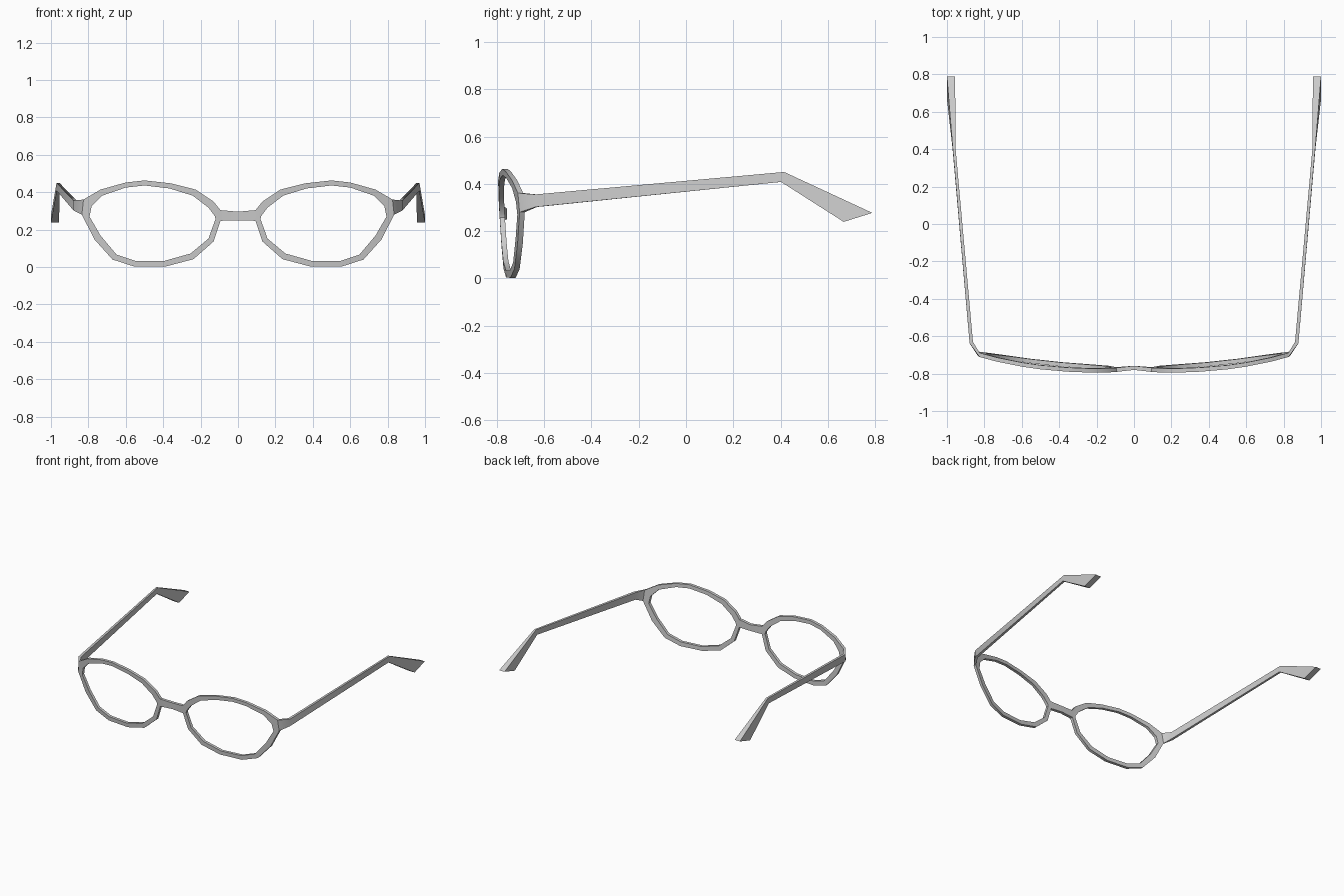
import bpy, bmesh, math

if "Cube" in bpy.data.objects:
    bpy.data.objects.remove(bpy.data.objects["Cube"])

# rim profile for one lens: outer x, outer z, inner x, inner z
RIM = [
    (.826, .361, .783, .324), (.735, .414, .725, .382), (.600, .452, .600, .425),
    (.500, .463, .500, .436), (.356, .447, .366, .420), (.227, .414, .243, .382),
    (.131, .350, .158, .318), (.094, .304, .124, .272), (.094, .247, .120, .257),
    (.131, .136, .158, .152), (.238, .042, .254, .072), (.382, .004, .393, .033),
    (.553, .002, .548, .033), (.671, .040, .650, .067), (.767, .147, .735, .168),
    (.835, .280, .794, .270),
]
BRIDGE = 7        # outer edge 7-8 opens into the bridge
HINGE = 15        # outer edge 15-0 opens into the end piece
THICK = .022


def front_y(x, z):
    """Face curve and slight tilt of the frame front."""
    return -.788 + .135 * x ** 2.5 - .06 * (z - .25)


def mirrored(name, bm):
    bmesh.ops.recalc_face_normals(bm, faces=bm.faces)
    me = bpy.data.meshes.new(name)
    bm.to_mesh(me)
    bm.free()
    ob = bpy.data.objects.new(name, me)
    bpy.context.collection.objects.link(ob)
    bpy.ops.object.select_all(action='DESELECT')
    ob.select_set(True)
    bpy.context.view_layer.objects.active = ob
    bpy.ops.object.shade_smooth_by_angle(angle=math.radians(33))
    mod = ob.modifiers.new("mirror", 'MIRROR')
    mod.use_clip = True
    return ob


def skin(bm, a, b):
    """Join two four-cornered sections."""
    for i in range(4):
        j = (i + 1) % 4
        bm.faces.new((a[i], a[j], b[j], b[i]))


# rims and bridge
bm = bmesh.new()
rings = []
for ox, oz, ix, iz in RIM:
    yo, yi = front_y(ox, oz), front_y(ix, iz)
    rings.append([bm.verts.new(p) for p in (
        (ox, yo, oz), (ix, yi, iz), (ix, yi + THICK, iz), (ox, yo + THICK, oz))])
for k, a in enumerate(rings):
    b = rings[(k + 1) % len(rings)]
    for i in range(4):
        if i == 3 and k in (BRIDGE, HINGE):
            continue
        j = (i + 1) % 4
        bm.faces.new((a[i], a[j], b[j], b[i]))
up, low = rings[BRIDGE], rings[BRIDGE + 1]
middle = [bm.verts.new(p) for p in (
    (0, -.780, .296), (0, -.758, .296), (0, -.758, .250), (0, -.780, .250))]
skin(bm, (up[0], up[3], low[3], low[0]), middle)
mirrored("rims_and_bridge", bm)

# temples: end piece, arm and drooping ear tip
# each section: outer top, inner top, inner bottom, outer bottom
(tx, tz), (bx, bz) = RIM[0][:2], RIM[HINGE][:2]
ty, by = front_y(tx, tz), front_y(bx, bz)
sections = [
    [(tx, ty, tz), (tx, ty + THICK, tz), (bx, by + THICK, bz), (bx, by, bz)],
    [(.879, -.638, .355), (.861, -.630, .355), (.861, -.630, .302), (.879, -.638, .302)],
    [(.970, .415, .450), (.955, .415, .450), (.955, .402, .408), (.970, .402, .408)],
    [(1.00, .788, .277), (.956, .788, .277), (.956, .667, .239), (1.00, .667, .239)],
]
bm = bmesh.new()
loops = [[bm.verts.new(p) for p in s] for s in sections]
for a, b in zip(loops, loops[1:]):
    skin(bm, a, b)
bm.faces.new(loops[-1])
mirrored("temples", bm)
